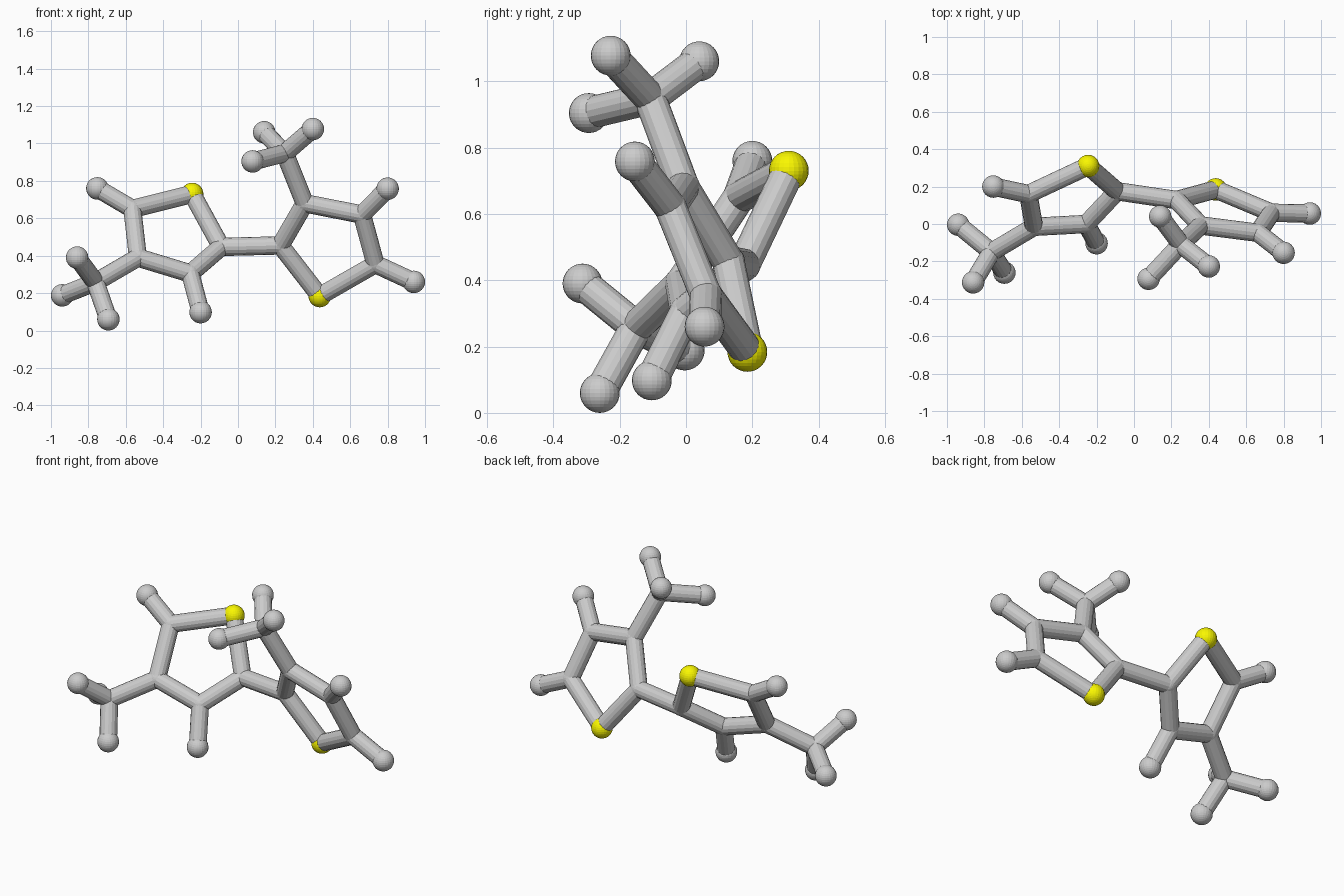
import bpy
from mathutils import Vector

if "Cube" in bpy.data.objects:
    bpy.data.objects.remove(bpy.data.objects["Cube"])

BALL, SULFUR, JOINT, TUBE = 0.06, 0.06, 0.05, 0.049

yellow = bpy.data.materials.new("yellow")
yellow.diffuse_color = (0.95, 0.93, 0.0, 1)
yellow.use_nodes = True
yellow.node_tree.nodes["Principled BSDF"].inputs["Base Color"].default_value = yellow.diffuse_color

# Atom centres: c = ring carbon, s = sulfur, m = methyl carbon, h = hydrogen
atoms = {
    "left_s": (-0.245, 0.31, 0.73), "left_c1": (-0.565, 0.16, 0.65),
    "left_c2": (-0.535, -0.015, 0.39), "left_c3": (-0.255, 0.0, 0.305),
    "left_c4": (-0.09, 0.175, 0.447), "left_m": (-0.762, -0.15, 0.258),
    "left_h1": (-0.752, 0.20, 0.76), "left_h3": (-0.20, -0.103, 0.098),
    "left_ma": (-0.86, -0.312, 0.39), "left_mb": (-0.94, -0.004, 0.188),
    "left_mc": (-0.693, -0.26, 0.06),
    "right_s": (0.437, 0.185, 0.184), "right_c1": (0.735, 0.06, 0.355),
    "right_c2": (0.663, -0.047, 0.62), "right_c3": (0.357, -0.008, 0.68),
    "right_c4": (0.227, 0.128, 0.455), "right_m": (0.25, -0.108, 0.948),
    "right_h1": (0.94, 0.056, 0.26), "right_h2": (0.80, -0.154, 0.758),
    "right_ma": (0.14, 0.04, 1.06), "right_mb": (0.078, -0.293, 0.904),
    "right_mc": (0.40, -0.227, 1.077),
}
P = {k: Vector(v) for k, v in atoms.items()}


def ball(name, pos, radius):
    bpy.ops.mesh.primitive_uv_sphere_add(segments=24, ring_count=16,
                                         radius=radius, location=pos)
    bpy.context.object.name = name
    return bpy.context.object


def bond(a, b):
    d = P[b] - P[a]
    bpy.ops.mesh.primitive_cylinder_add(
        vertices=16, radius=TUBE, depth=d.length, location=(P[a] + P[b]) / 2,
        rotation=d.to_track_quat('Z', 'Y').to_euler())
    bpy.context.object.name = f"bond_{a}_{b}"


# Balls and joints
for key, pos in P.items():
    tag = key.split("_")[1]
    if tag == "s":
        ball(key + "_sulfur_ball", pos, SULFUR).data.materials.append(yellow)
    elif tag[0] == "c" or tag == "m":
        ball(key + "_joint", pos, JOINT)
    else:
        ball(key + "_end_ball", pos, BALL)

# Five-sided rings and methyl groups
for side, methyl_at in (("left", "c2"), ("right", "c3")):
    ring = [f"{side}_{t}" for t in ("s", "c1", "c2", "c3", "c4")]
    for i in range(5):
        bond(ring[i], ring[(i + 1) % 5])
    bond(f"{side}_{methyl_at}", f"{side}_m")
    for t in "abc":
        bond(f"{side}_m", f"{side}_m{t}")

# Ring hydrogens and the link between the rings
for side, n in (("left", 1), ("left", 3), ("right", 1), ("right", 2)):
    bond(f"{side}_c{n}", f"{side}_h{n}")
bond("left_c4", "right_c4")
